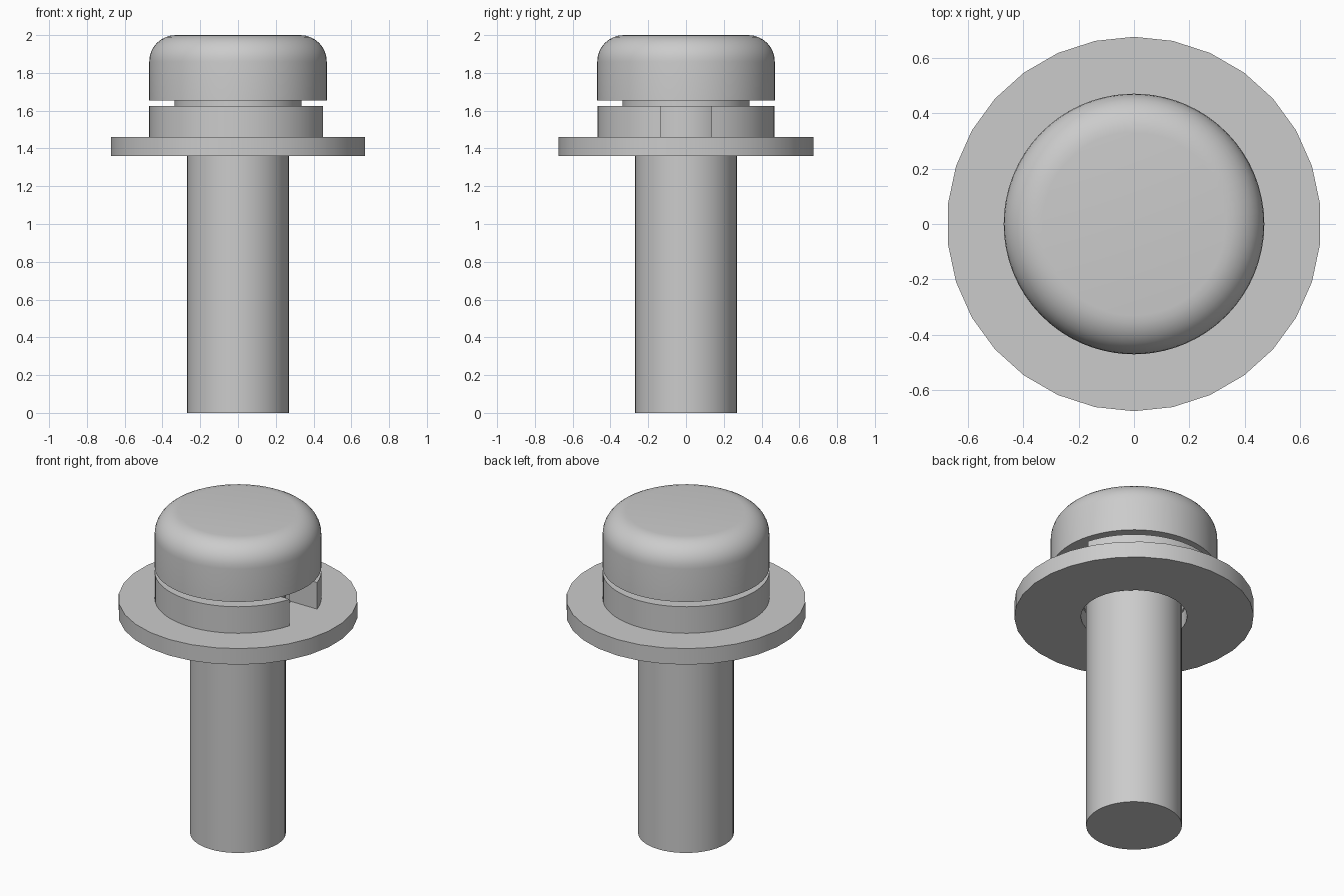
import bpy
import bmesh
from math import sin, cos, pi, asin, radians

cube = bpy.data.objects.get("Cube")
if cube:
    bpy.data.objects.remove(cube, do_unlink=True)

steel = bpy.data.materials.new("grey steel")
steel.use_nodes = True
grey = (0.6, 0.6, 0.6, 1)
steel.diffuse_color = grey
steel.node_tree.nodes["Principled BSDF"].inputs["Base Color"].default_value = grey


def finish(name, bm):
    """Turn a bmesh into a smooth-shaded object with sharp rims."""
    bmesh.ops.remove_doubles(bm, verts=bm.verts, dist=0.0001)
    bmesh.ops.recalc_face_normals(bm, faces=bm.faces)
    mesh = bpy.data.meshes.new(name)
    bm.to_mesh(mesh)
    bm.free()
    mesh.materials.append(steel)
    obj = bpy.data.objects.new(name, mesh)
    bpy.context.collection.objects.link(obj)
    bpy.ops.object.select_all(action="DESELECT")
    obj.select_set(True)
    bpy.context.view_layer.objects.active = obj
    bpy.ops.object.shade_smooth_by_angle(angle=radians(30))
    return obj


def ring(name, inner, outer, z0, z1, segments, gap=0):
    """Flat ring; a gap leaves a parallel-sided slot facing +x."""
    bm = bmesh.new()
    sections = []
    for i in range(segments + 1):
        section = []
        for r, z in ((inner, z0), (outer, z0), (outer, z1), (inner, z1)):
            half = asin(gap / 2 / r)
            start = half if gap else pi / 2
            a = start + (2 * pi - 2 * half) * i / segments
            section.append(bm.verts.new((r * cos(a), r * sin(a), z)))
        sections.append(section)
    for a, b in zip(sections, sections[1:]):
        for k in range(4):
            n = (k + 1) % 4
            bm.faces.new((a[k], a[n], b[n], b[k]))
    if gap:
        bm.faces.new(sections[0])
        bm.faces.new(sections[-1])
    return finish(name, bm)


def solid(name, profile, segments):
    """Solid of revolution, capped at both ends of the profile."""
    bm = bmesh.new()
    loops = []
    for r, z in profile:
        angles = [pi / 2 + 2 * pi * i / segments for i in range(segments)]
        loops.append([bm.verts.new((r * cos(a), r * sin(a), z)) for a in angles])
    for a, b in zip(loops, loops[1:]):
        for i in range(segments):
            j = (i + 1) % segments
            bm.faces.new((a[i], a[j], b[j], b[i]))
    bm.faces.new(loops[0])
    bm.faces.new(loops[-1])
    return finish(name, bm)


# Shank and the collar under the head
solid("shank", [(0.27, 0), (0.27, 1.64)], 48)
solid("collar", [(0.335, 1.62), (0.335, 1.66)], 48)

# Rounded head
fillet = 0.14
head = [(0.47, 1.655)]
for step in range(9):
    a = pi / 2 * step / 8
    head.append((0.33 + fillet * cos(a), 1.86 + fillet * sin(a)))
solid("head", head, 64)

# Split spring washer and flat washer
ring("spring_washer", 0.29, 0.47, 1.46, 1.625, 60, gap=0.27)
ring("flat_washer", 0.30, 0.675, 1.36, 1.46, 30)
